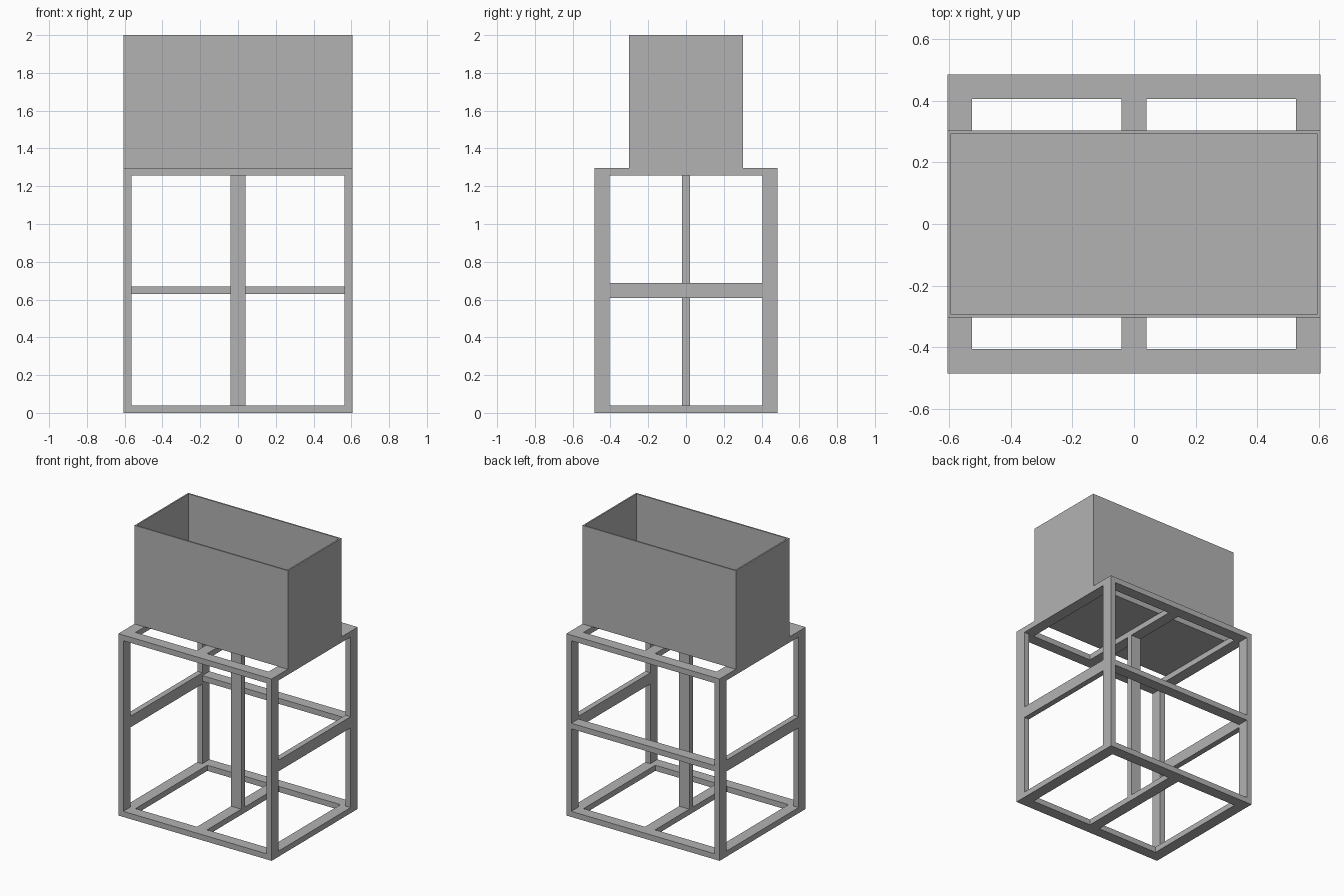
import bpy
import bmesh

if "Cube" in bpy.data.objects:
    bpy.data.objects.remove(bpy.data.objects["Cube"], do_unlink=True)

# Overall sizes: half width, half depth, frame height, total height
HX, HY, FRAME_H, TOP = 0.605, 0.485, 1.297, 2.0
THIN, WIDE = 0.04, 0.08          # flat bar section
BIN_HY, WALL = 0.303, 0.015
MID = FRAME_H / 2

grey = bpy.data.materials.new("plain_grey")
grey.use_nodes = True
colour = (0.45, 0.45, 0.45, 1)
grey.diffuse_color = colour
grey.node_tree.nodes["Principled BSDF"].inputs["Base Color"].default_value = colour


def box(name, x, y, z, hollow=False):
    """Box from (min, max) ranges; a hollow one is open at the top."""
    bm = bmesh.new()
    bmesh.ops.create_cube(bm, size=1)
    for v in bm.verts:
        v.co = [r[0] if c < 0 else r[1] for c, r in zip(v.co, (x, y, z))]
    if hollow:
        bm.normal_update()
        top = [f for f in bm.faces if f.normal.z > 0.9]
        bmesh.ops.inset_region(bm, faces=top, thickness=WALL)
        floor = bmesh.ops.extrude_face_region(bm, geom=top)["geom"]
        bmesh.ops.delete(bm, geom=top, context="FACES")
        for v in floor:
            if isinstance(v, bmesh.types.BMVert):
                v.co.z = z[0] + WALL
        bmesh.ops.recalc_face_normals(bm, faces=bm.faces)
    mesh = bpy.data.meshes.new(name)
    bm.to_mesh(mesh)
    bm.free()
    mesh.materials.append(grey)
    obj = bpy.data.objects.new(name, mesh)
    bpy.context.collection.objects.link(obj)
    return obj


def span(side, outer, size):
    """Range of a bar lying against the outer limit on one side."""
    return tuple(sorted((side * outer, side * (outer - size))))


INNER_Y = (WIDE - HY, HY - WIDE)
SIDES = ((-1, "right"), (1, "left"))
ENDS = ((-1, "front"), (1, "back"))

# Base and top rings, each with a middle cross bar
for level, z in (("base", (0, THIN)), ("top", (FRAME_H - THIN, FRAME_H))):
    for s, end in ENDS:
        box(f"{level}_{end}_rail", (-HX, HX), span(s, HY, WIDE), z)
    for s, side in SIDES:
        box(f"{level}_{side}_rail", span(s, HX, WIDE), INNER_Y, z)
    box(f"{level}_cross_bar", (-WIDE / 2, WIDE / 2), INNER_Y, z)

# Corner posts and side middle rails
POST_Z = (THIN, FRAME_H - THIN)
for s, side in SIDES:
    for e, end in ENDS:
        box(f"{end}_{side}_post", span(s, HX, THIN), span(e, HY, WIDE), POST_Z)
    box(f"middle_{side}_rail", span(s, HX, THIN), INNER_Y,
        (MID - WIDE / 2, MID + WIDE / 2))

# Back middle rail and central post
box("middle_back_rail", (THIN - HX, HX - THIN), span(1, HY, WIDE),
    (MID - THIN / 2, MID + THIN / 2))
box("central_post", (-WIDE / 2, WIDE / 2), (-THIN / 2, THIN / 2), POST_Z)

# Open bin resting on the frame
box("open_bin", (-HX, HX), (-BIN_HY, BIN_HY), (FRAME_H, TOP), hollow=True)
